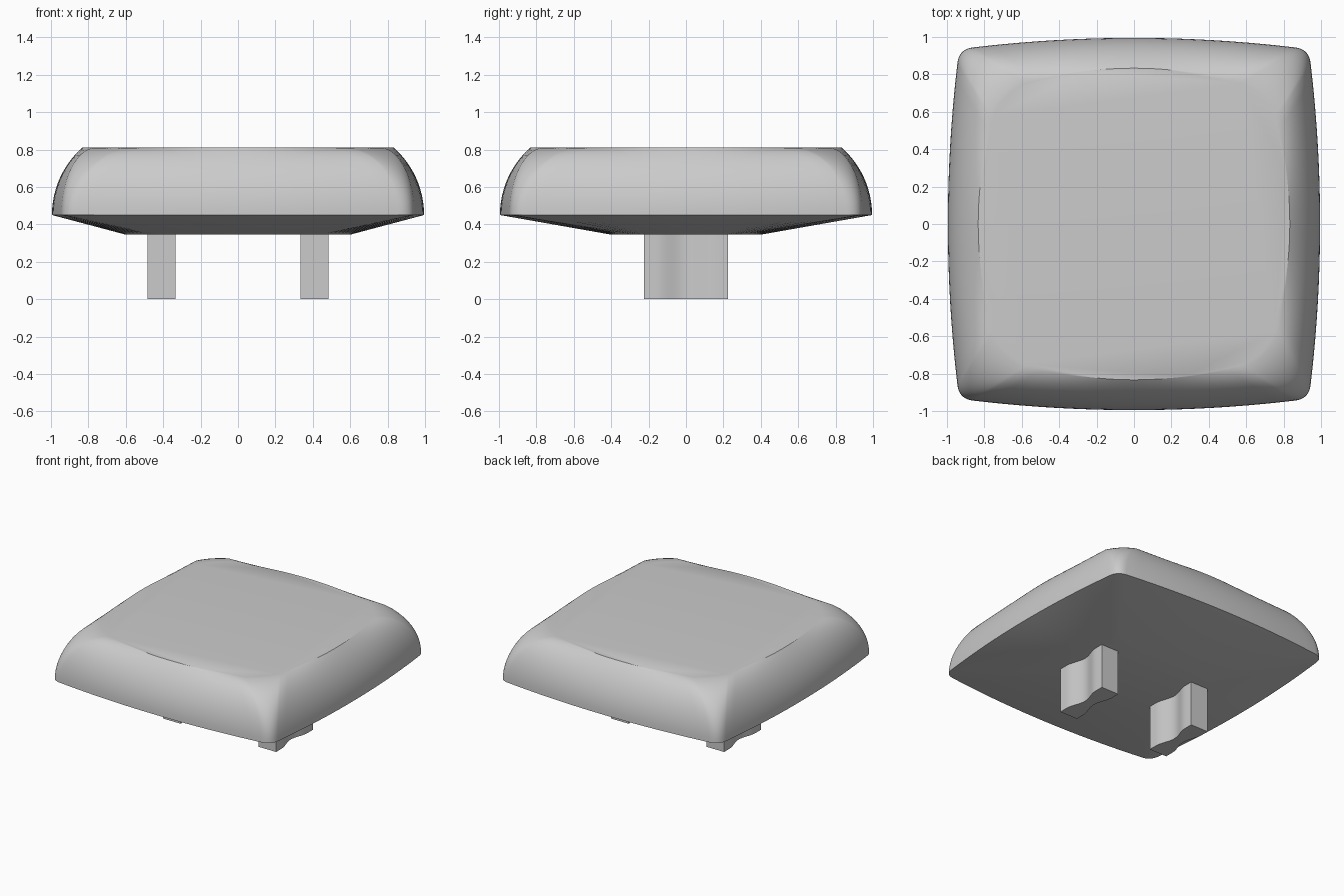
import bpy, bmesh, math
from mathutils import Vector

cube = bpy.data.objects.get("Cube")
if cube:
    bpy.data.objects.remove(cube)

grey = bpy.data.materials.new("plain_grey")
grey.use_nodes = True
colour = (0.6, 0.6, 0.6, 1)
grey.diffuse_color = colour
grey.node_tree.nodes["Principled BSDF"].inputs["Base Color"].default_value = colour

RIM_Z, TOP_Z, UNDER_Z = 0.45, 0.81, 0.345


def outline(mid, corner, straight, n_side=20, n_corner=12):
    """Square with bowed sides and rounded corners, counter-clockwise."""
    bow = (mid - corner) / corner ** 2
    slope = -2 * bow * straight
    end = mid - bow * straight ** 2
    k = (end - slope * straight) / (1 - slope)
    quarter = []
    for i in range(n_side):
        y = straight * (2 * i / n_side - 1)
        quarter.append(Vector((mid - bow * y * y, y)))
    a, b, c = Vector((end, straight)), Vector((k, k)), Vector((straight, end))
    for i in range(n_corner):
        t = i / n_corner
        quarter.append(a * (1 - t) ** 2 + b * 2 * t * (1 - t) + c * t * t)
    points = []
    for _ in range(4):
        points += quarter
        quarter = [Vector((-p.y, p.x)) for p in quarter]
    return points


def loft(name, rings, angle):
    """Skin a stack of rings, bottom to top, and cap both ends."""
    bm = bmesh.new()
    loops = [[bm.verts.new(p) for p in ring] for ring in rings]
    n = len(loops[0])
    for low, high in zip(loops, loops[1:]):
        for i in range(n):
            j = (i + 1) % n
            bm.faces.new((low[i], low[j], high[j], high[i]))
    bm.faces.new(loops[0][::-1])
    bm.faces.new(loops[-1])
    bmesh.ops.recalc_face_normals(bm, faces=bm.faces)
    mesh = bpy.data.meshes.new(name)
    bm.to_mesh(mesh)
    bm.free()
    mesh.materials.append(grey)
    obj = bpy.data.objects.new(name, mesh)
    bpy.context.collection.objects.link(obj)
    bpy.ops.object.select_all(action='DESELECT')
    obj.select_set(True)
    bpy.context.view_layer.objects.active = obj
    bpy.ops.object.shade_smooth_by_angle(angle=math.radians(angle))
    return obj


# Cap: sloped underside, then walls that curve in to the flat top
rim = outline(0.995, 0.935, 0.86)
top = outline(0.833, 0.71, 0.55)


def underside_point(p):
    a = math.atan2(p.y, p.x)
    return Vector((0.6 * math.cos(a), 0.4 * math.sin(a), UNDER_Z))


def wall_point(p, q, t):
    """Circular arc, upright at the rim, from rim point p to top point q."""
    height = TOP_Z - RIM_Z
    inset = min((q - p).length, height)
    radius = (inset ** 2 + height ** 2) / (2 * inset)
    rise = height * t
    f = (radius - math.sqrt(max(radius ** 2 - rise ** 2, 0))) / inset
    return p.lerp(q, f).to_3d() + Vector((0, 0, RIM_Z + rise))


levels = 16
rings = [[underside_point(p) for p in rim]]
for i in range(levels + 1):
    t = math.sin(i / levels * math.pi / 2)
    rings.append([wall_point(p, q, t) for p, q in zip(rim, top)])
loft("cap", rings, 30)

# Two stems with a narrowed waist
HALF_WIDTH, HALF_DEPTH, WAIST = 0.075, 0.225, 0.035


def stem_outline(centre):
    side = []
    steps = 24
    for i in range(steps + 1):
        y = HALF_DEPTH * (2 * i / steps - 1)
        dip = 0.5 + 0.5 * math.cos(math.pi * min(abs(y) / 0.16, 1))
        side.append((HALF_WIDTH - WAIST * dip, y))
    full = side + [(-x, -y) for x, y in side]
    return [(centre + x, y) for x, y in full]


for name, centre in (("left_stem", 0.408), ("right_stem", -0.408)):
    shape = stem_outline(centre)
    loft(name, [[(x, y, z) for x, y in shape] for z in (0, UNDER_Z + 0.02)], 30)
